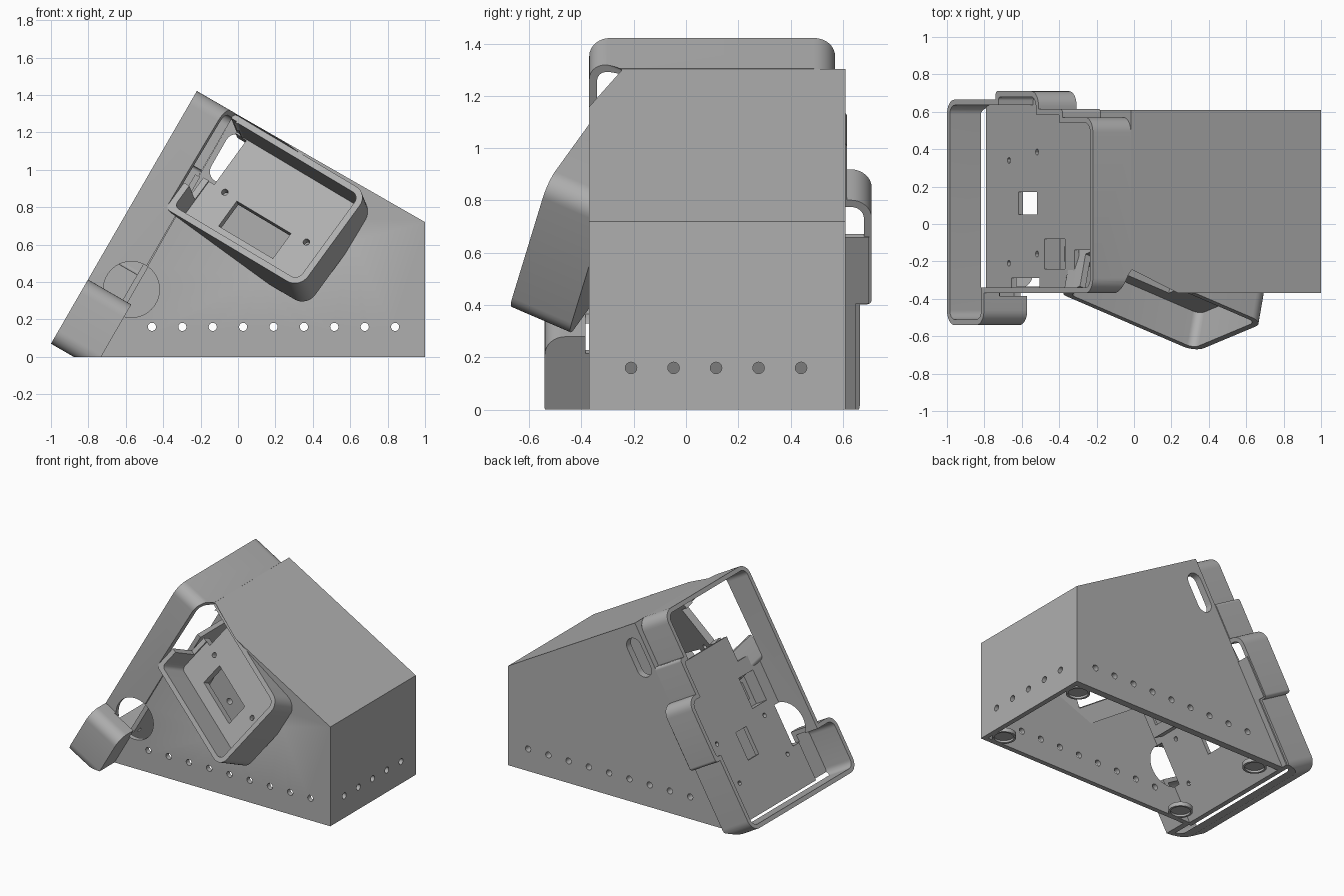
import bpy, bmesh, math
from mathutils import Matrix, Vector

if "Cube" in bpy.data.objects:
    bpy.data.objects.remove(bpy.data.objects["Cube"], do_unlink=True)

mat = bpy.data.materials.new("plain grey")
mat.use_nodes = True
mat.diffuse_color = (0.43, 0.43, 0.43, 1)
mat.node_tree.nodes["Principled BSDF"].inputs["Base Color"].default_value = mat.diffuse_color
parts, cutters = [], []


def frame(origin, a, b):
    """Local axes: a, b in the profile plane, third one along the extrusion."""
    a, b = Vector(a).normalized(), Vector(b)
    b = (b - a * b.dot(a)).normalized()
    m = Matrix((a, b, a.cross(b))).transposed().to_4x4()
    m.translation = origin
    return m


FRONT = frame((0, 0, 0), (1, 0, 0), (0, 0, 1))      # depth runs to -y
SIDE = frame((0, 0, 0), (0, 1, 0), (0, 0, 1))       # depth runs to +x
PLAN = Matrix.Identity(4)
SLANT = frame((-1, 0, 0.07), (0.5, 0, 0.866), (0, 1, 0))   # depth runs outward
TRAY = frame((-0.02, -0.22, 1.3), (0.72, -0.31, -0.43), (-0.38, -0.15, -0.5))  # inward


def rounded(points):
    out = []
    for i, c in enumerate(points):
        p, r = Vector(c[:2]), c[2] if len(c) > 2 else 0
        if r <= 0:
            out.append(p)
            continue
        d1 = (Vector(points[i - 1][:2]) - p).normalized()
        d2 = (Vector(points[(i + 1) % len(points)][:2]) - p).normalized()
        for k in range(9):
            t = k / 8 * math.pi / 2
            out.append(p + d1 * r * (1 - math.sin(t)) + d2 * r * (1 - math.cos(t)))
    return out


def prism(name, points, m, lo, hi, cutter=False):
    bm = bmesh.new()
    pts = rounded(points)
    low = [bm.verts.new(m @ Vector((p[0], p[1], lo))) for p in pts]
    top = [bm.verts.new(m @ Vector((p[0], p[1], hi))) for p in pts]
    bm.faces.new(low[::-1])
    bm.faces.new(top)
    for i in range(len(pts)):
        j = (i + 1) % len(pts)
        bm.faces.new((low[i], low[j], top[j], top[i]))
    bmesh.ops.recalc_face_normals(bm, faces=bm.faces)
    me = bpy.data.meshes.new(name)
    bm.to_mesh(me)
    bm.free()
    me.materials.append(mat)
    ob = bpy.data.objects.new(name, me)
    bpy.context.scene.collection.objects.link(ob)
    ob.hide_render = cutter
    (cutters if cutter else parts).append(ob)
    return ob


def rect(a0, a1, b0, b1, r=0):
    return [(a0, b0, r), (a1, b0, r), (a1, b1, r), (a0, b1, r)]


def disc(a, b, r, n=24):
    return [(a + r * math.cos(2 * math.pi * k / n), b + r * math.sin(2 * math.pi * k / n))
            for k in range(n)]


def cut(ob, *tools):
    for t in tools:
        mod = ob.modifiers.new("cut", "BOOLEAN")
        mod.operation, mod.solver, mod.object = "DIFFERENCE", "EXACT", t
    bpy.context.view_layer.update()
    ev = ob.evaluated_get(bpy.context.evaluated_depsgraph_get())
    me = bpy.data.meshes.new_from_object(ev)
    ob.modifiers.clear()
    ob.data = me


def tool(points, m, lo, hi):
    return prism("cutter", points, m, lo, hi, True)


# Shared cutters: ground, round side opening, space taken by the tilted tray
ground = tool(rect(-2, 2, -2, 2), PLAN, -1, 0)
round_opening = tool(disc(-0.57, 0.36, 0.15, 40), FRONT, 0.29, 0.385)
W, H, D, T = 0.89, 0.645, 0.25, 0.035


def tray_outline(t):
    return [(t, t, 0.02), (W - t, t, 0.08 - t), (W - t, H - t, 0.08 - t), (t, H - t, 0.03)]


tray_space = tool(tray_outline(0.001), TRAY, -0.6, D - 0.02)

# Hollow wedge body, open below and towards the slanted face
body = prism("body_shell", [(-0.76, 0), (1, 0), (1, 0.72), (-0.017, 1.303)], FRONT, -0.61, 0.37)
hollow = tool([(-0.9, -0.1), (0.965, -0.1), (0.965, 0.70), (-0.075, 1.297), (-0.2, 1.3)],
              FRONT, -0.56, 0.335)
slot = tool([(0.14, -0.06, 0.059), (0.14, 0.06, 0.059), (-0.14, 0.06, 0.059), (-0.14, -0.06, 0.059)],
            frame((-0.05, 0, 1.06), (0.5, 0, 0.866), (0.866, 0, -0.5)), 0.5, 0.7)
vents = [tool(disc(-0.46 + 0.1625 * i, 0.16, 0.022, 16), FRONT, -1, 1) for i in range(9)]
vents += [tool(disc(-0.21 + 0.1625 * i, 0.16, 0.022, 16), SIDE, 0.9, 1.1) for i in range(5)]
cut(body, hollow, slot, tray_space, round_opening, *vents)


# Stepped frame around the slanted face
def rim_outline(t):
    r = 0.08 - t
    return [(t, -0.54 + t, r), (0.396 - t, -0.54 + t, r), (0.396 - t, -0.37 + t),
            (1.56 - t, -0.37 + t, r), (1.56 - t, 0.57 - t, r), (1.235 - t, 0.57 - t),
            (1.235 - t, 0.615 - t, 0.02), (0.98 - t, 0.615 - t), (0.98 - t, 0.71 - t, r),
            (0.52 + t, 0.71 - t, 0.02), (0.52 + t, 0.665 - t), (t, 0.665 - t, r)]


rim = prism("slanted_frame", rim_outline(0), SLANT, -0.235, 0)
cut(rim, tool(rim_outline(0.03), SLANT, -0.4, 0.1), ground, tray_space, round_opening)

# Recessed mounting plate with windows and screw holes
plate = prism("mounting_plate",
              [(0.01, -0.36), (0.99, -0.36), (0.99, -0.14), (1.17, -0.14), (1.17, 0.56),
               (0.98, 0.585), (0.82, 0.6), (0.82, 0.70), (0.53, 0.70), (0.53, 0.65), (0.01, 0.65)],
              SLANT, -0.245, -0.215)
holes = [tool(rect(0.39, 0.59, 0.05, 0.17), SLANT, -0.3, -0.1),
         tool(rect(0.67, 0.89, -0.24, -0.08), SLANT, -0.3, -0.1)]
for u, y in ((0.29, 0.34), (0.59, 0.385), (0.29, -0.21), (0.59, -0.16)):
    holes.append(tool(disc(u, y, 0.016, 12), SLANT, -0.3, -0.1))
cut(plate, ground, tray_space, round_opening, *holes)

# Back of the lower side bulge
bulge = prism("bulge_back", [(0, -0.54, 0.08), (0.396, -0.54, 0.08), (0.396, -0.355), (0, -0.355)],
              SLANT, -0.267, -0.232)
cut(bulge, ground, round_opening)

# Small socket pocket behind the upper window
pocket = prism("socket_pocket", rect(0.65, 0.91, -0.26, -0.06), SLANT, -0.33, -0.243)
cut(pocket, tool(rect(0.67, 0.89, -0.24, -0.08), SLANT, -0.31, -0.2),
    tool(rect(0.72, 0.84, -0.2, -0.12), SLANT, -0.4, -0.2), tray_space)

# Tilted tray with window, screw holes and an open inner side
tray = prism("tilted_tray", tray_outline(0), TRAY, 0, D)
cut(tray, tool(tray_outline(T), TRAY, -0.1, 0.2),
    tool(rect(0.23, 0.59, 0.355, 0.525), TRAY, 0.15, 0.4),
    tool(disc(0.145, 0.347, 0.018, 16), TRAY, 0.15, 0.4),
    tool(disc(0.69, 0.352, 0.018, 16), TRAY, 0.15, 0.4),
    tool(rect(-0.06, 0.036, 0.03, 0.47), TRAY, -0.1, 0.19),
    tool(rect(-0.07, 0.07, 0.04, 0.34), TRAY, 0.1, 0.4))

# Corner feet inside the open base
for x in (0.89, -0.62):
    for y in (-0.265, 0.49):
        foot = prism("foot_disc", disc(x, y, 0.08, 32), PLAN, 0, 0.03)
        cut(foot, tool(disc(x, y, 0.065, 32), PLAN, -0.05, 0.015))

# Remove cutters and shade
for c in cutters:
    bpy.data.objects.remove(c, do_unlink=True)
bpy.ops.object.select_all(action="DESELECT")
for ob in parts:
    ob.select_set(True)
bpy.context.view_layer.objects.active = body
bpy.ops.object.shade_smooth_by_angle(angle=math.radians(30))
